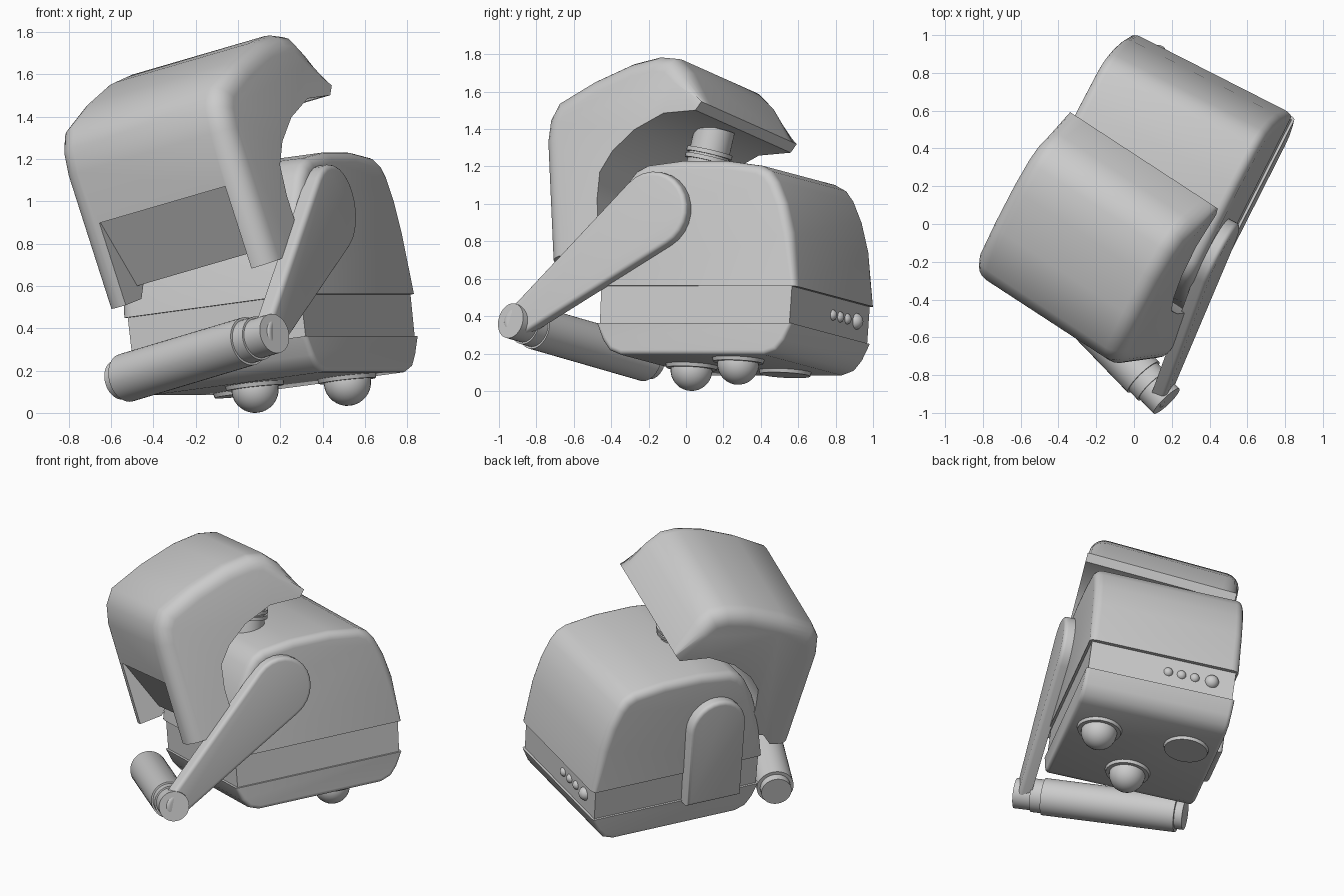
import bpy, bmesh, math
from mathutils import Matrix, Vector

if "Cube" in bpy.data.objects:
    bpy.data.objects.remove(bpy.data.objects["Cube"])


def frame(origin, x, y):
    """Placement matrix from an origin and two approximate axes."""
    x = Vector(x).normalized()
    y = Vector(y)
    y = (y - x * y.dot(x)).normalized()
    m = Matrix((x, y, x.cross(y))).transposed().to_4x4()
    m.translation = origin
    return m


BODY = frame((.147, .265, .505), (.885, -.45, .12), (.455, .89, 0))
HEAD = frame((.06, .335, 1.425), (.814, -.531, .237), (.495, .846, .196))


def smooth(ob, angle=40):
    bpy.ops.object.select_all(action='DESELECT')
    ob.select_set(True)
    bpy.context.view_layer.objects.active = ob
    bpy.ops.object.shade_smooth_by_angle(angle=math.radians(angle))


def finish(name, bm, mat):
    bmesh.ops.recalc_face_normals(bm, faces=bm.faces[:])
    me = bpy.data.meshes.new(name)
    bm.to_mesh(me)
    bm.free()
    ob = bpy.data.objects.new(name, me)
    bpy.context.collection.objects.link(ob)
    ob.matrix_world = mat
    smooth(ob)
    return ob


def inset(profile, d, mask):
    """Move a closed outline inwards by d; mask scales the (y, z) shift per point."""
    pts = [Vector(p) for p in profile]
    n = len(pts)
    s = 1 if sum(pts[i - 1].cross(pts[i]) for i in range(n)) > 0 else -1
    out = []
    for i, p in enumerate(pts):
        e0 = (p - pts[i - 1]).normalized()
        e1 = (pts[(i + 1) % n] - p).normalized()
        n0, n1 = Vector((-e0.y, e0.x)) * s, Vector((-e1.y, e1.x)) * s
        move = (n0 + n1) / (1 + n0.dot(n1)) * d
        out.append(p + move * Vector(mask(i, p)))
    return out


def prism(name, profile, x0, x1, mat, r0=0, r1=0, mask=lambda i, p: (1, 1), steps=5):
    """Extrude a (y, z) outline along x, rounding the rims by r0 and r1."""
    def rim(x, r, side):
        angles = [k / steps * math.pi / 2 for k in range(steps + 1 if r else 1)]
        return [(x + side * r * (1 - math.cos(a)), r * (1 - math.sin(a))) for a in angles]
    rings = rim(x0, r0, 1) + rim(x1, r1, -1)[::-1]
    bm = bmesh.new()
    loops = [[bm.verts.new((x, q.x, q.y)) for q in inset(profile, d, mask)] for x, d in rings]
    n = len(profile)
    bm.faces.new(loops[0])
    bm.faces.new(loops[-1])
    for a, b in zip(loops, loops[1:]):
        for i in range(n):
            j = (i + 1) % n
            bm.faces.new((a[j], a[i], b[i], b[j]))
    return finish(name, bm, mat)


def rod(name, p, q, r, mat=Matrix(), r2=None, sides=40):
    """Cylinder between two points."""
    p, q = Vector(p), Vector(q)
    d = q - p
    m = Matrix.Translation((p + q) / 2) @ d.to_track_quat('Z', 'Y').to_matrix().to_4x4()
    bm = bmesh.new()
    bmesh.ops.create_cone(bm, cap_ends=True, segments=sides, radius1=r,
                          radius2=r if r2 is None else r2, depth=d.length, matrix=m)
    return finish(name, bm, mat)


def ball(name, c, r, mat):
    bm = bmesh.new()
    bmesh.ops.create_uvsphere(bm, u_segments=28, v_segments=16, radius=r,
                              matrix=Matrix.Translation(c))
    return finish(name, bm, mat)


def mirrored(half):
    """Front/back symmetric outline from its back half, bottom to top."""
    return half + [(-y, z) for y, z in reversed(half)]


# body shell, recessed band and chassis pan
prism("body_shell", mirrored([(.597, 0), (.557, .29), (.507, .45), (.45, .565), (.405, .62),
                              (.34, .652), (.13, .678)]),
      -.478, .478, BODY, .05, .05,
      lambda i, p: (1, 1) if p.y > .01 else (.4, 0))
prism("body_band", mirrored([(.568, -.22), (.572, .02)]), -.462, .462, BODY)
prism("chassis_pan", mirrored([(.43, -.37), (.50, -.345), (.545, -.29), (.585, -.2)]),
      -.476, .476, BODY, .025, .025, lambda i, p: (1, 1) if p.y < -.21 else (.4, 0))

# caster balls with collars; the back left one has only its collar
for i, (x, y) in enumerate([(0, -.24), (.278, .18), (-.278, .18)]):
    rod(f"caster_collar_{i}", (x, y, -.355), (x, y, -.39), .145, BODY, .135)
    if i < 2:
        ball(f"caster_ball_{i}", (x, y, -.396), .112, BODY)

# row of lights on the back
for i, (x, r) in enumerate([(-.04, .031), (-.125, .031), (-.21, .031), (-.32, .045)]):
    ball(f"back_light_{i}", (x, .56, -.095), r, BODY)

# neck with rings
base, top = Vector((.0, .09, 1.12)), Vector((-.02, .155, 1.40))
rod("neck", base, top, .108)
for i, t in enumerate((.38, .50)):
    c = base.lerp(top, t)
    rod(f"neck_ring_{i}", c, c + (top - base) * .08, .124)

# hooded head (rounded on its outer contour) with a notch in the lower front
hood = [(-1.01, -.665), (-1.01, 0), (-.985, .12), (-.92, .21), (-.69, .285), (-.45, .333),
        (-.28, .337), (-.17, .305), (-.09, .21), (0, .01)]
under = [(-.04, -.03), (-.24, -.005), (-.43, -.06), (-.57, -.15), (-.655, -.25),
         (-.68, -.4), (-.68, -.59), (-.80, -.6), (-.86, -.665)]
head = prism("head", hood + under, -.485, .475, HEAD, .095, .095,
             lambda i, p: (1, 0) if i == 0 else (1, 1) if i < 9 else (0, 0))
cutter = prism("notch_cutter", [(-1.1, -.257), (-1.0, -.257), (-.86, -.6), (-.5, -.6),
                                (-.5, -.9), (-1.1, -.9)], -.36, .37, HEAD)
cutter.hide_render = True
mod = head.modifiers.new("notch", 'BOOLEAN')
mod.operation = 'DIFFERENCE'
mod.object = cutter
bpy.context.view_layer.update()
head.data = bpy.data.meshes.new_from_object(
    head.evaluated_get(bpy.context.evaluated_depsgraph_get()))
head.modifiers.clear()
bpy.data.objects.remove(cutter)
smooth(head)


def arc(c, r, start, end, n=14):
    return [(c[0] + r * math.cos(start + (end - start) * i / n),
             c[1] + r * math.sin(start + (end - start) * i / n)) for i in range(n + 1)]


def paddle(p, r, q, s):
    """Outline around two circles of different radius."""
    dx, dy = q[0] - p[0], q[1] - p[1]
    a = math.atan2(dy, dx)
    k = math.acos((r - s) / math.hypot(dx, dy))
    return arc(q, s, a - k, a + k) + arc(p, r, a + k, a - k + 2 * math.pi)


# side arms: right one reaches the roller, left one hangs into the chassis rim
prism("right_arm", paddle((-.26, .40), .21, (-1.03, -.20), .08), .468, .545, BODY, 0, .025)
prism("left_arm", arc((-.23, .31), .195, 0, math.pi) + [(-.42, -.21), (-.04, -.21)],
      -.545, -.468, BODY, .025, 0)

# front roller with end hubs
mid, axis = Vector((-.12, -.635, .288)), Vector((.71, -.735, .212)).normalized()
for name, a, b, r in [("roller", -.60, .25, .116), ("roller_left_hub", -.65, -.59, .095),
                      ("roller_collar", .25, .32, .105), ("roller_right_hub", .31, .43, .095)]:
    rod(name, mid + axis * a, mid + axis * b, r)
